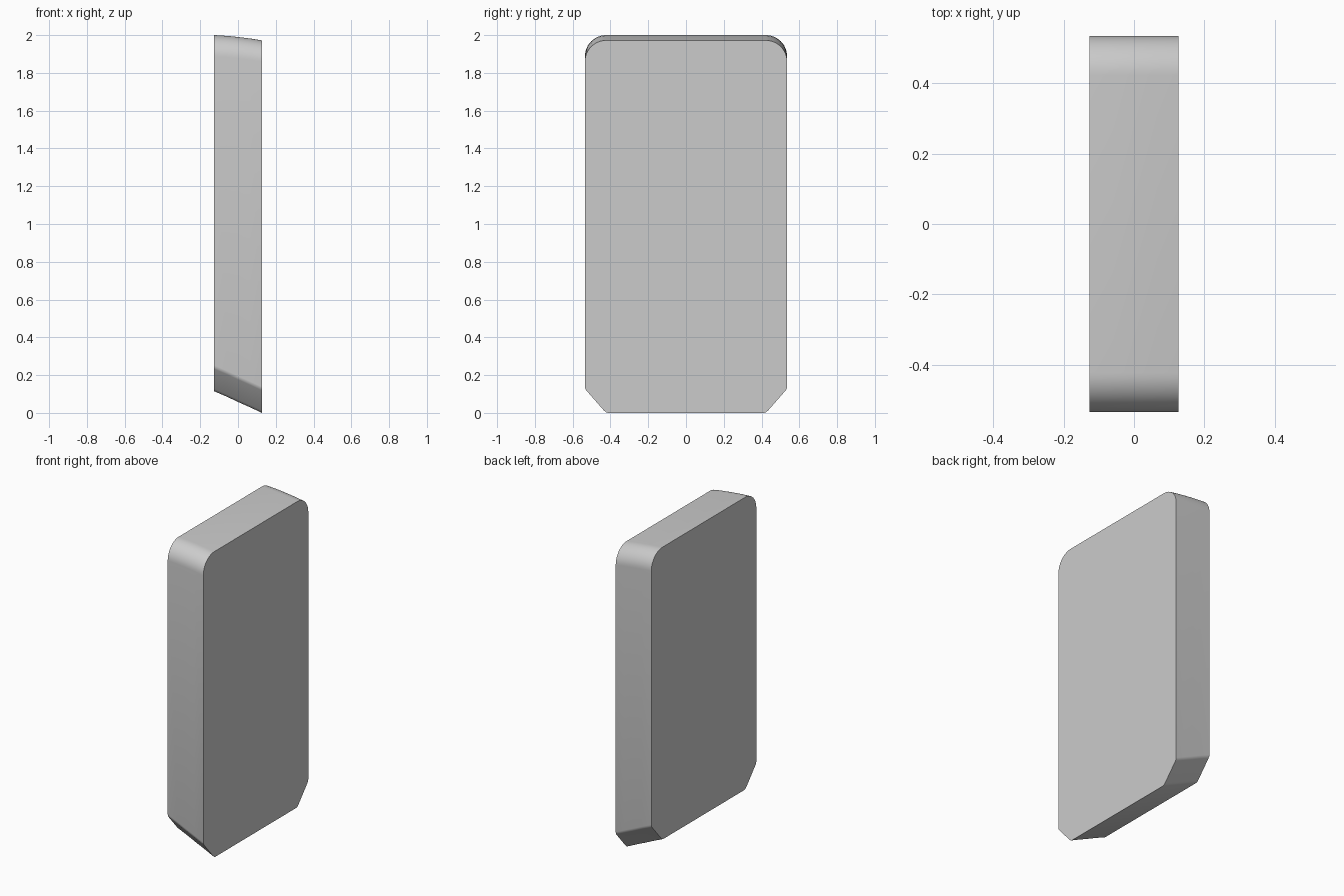
import bpy, bmesh, math

if "Cube" in bpy.data.objects:
    bpy.data.objects.remove(bpy.data.objects["Cube"])

HALF_W = 0.535   # half width along y
CORNER = 0.112   # top corner radius / chamfer width
# slab layers through the thickness: x, top z, bottom z
LAYERS = [(-0.127, 2.0, 0.115), (-0.06, 1.996, 0.086),
          (0.0, 1.99, 0.058), (0.065, 1.982, 0.029), (0.127, 1.972, 0.0)]


def outline(top, bottom):
    """Right half from bottom to top, then mirrored to the left."""
    half = [(HALF_W - CORNER - 0.008, bottom),
            (HALF_W - CORNER + 0.003, bottom + 0.005),
            (HALF_W - CORNER + 0.012, bottom + 0.013),
            (HALF_W - 0.008, bottom + 0.118),
            (HALF_W - 0.002, bottom + 0.127),
            (HALF_W, bottom + 0.138)]
    for i in range(13):
        a = math.radians(90 * i / 12)
        half.append((HALF_W - CORNER + CORNER * math.cos(a),
                     top - CORNER + CORNER * math.sin(a)))
    return half + [(-y, z) for y, z in reversed(half)]


# slab: loft the outlines from back to front
bm = bmesh.new()
rings = [[bm.verts.new((x, y, z)) for y, z in outline(t, b)] for x, t, b in LAYERS]
n = len(rings[0])
for r0, r1 in zip(rings, rings[1:]):
    for i in range(n):
        j = (i + 1) % n
        bm.faces.new((r0[i], r0[j], r1[j], r1[i]))
bm.faces.new(rings[0])
bm.faces.new(rings[-1])
bmesh.ops.recalc_face_normals(bm, faces=bm.faces)

mesh = bpy.data.meshes.new("slanted_slab")
bm.to_mesh(mesh)
bm.free()
slab = bpy.data.objects.new("slanted_slab", mesh)
bpy.context.collection.objects.link(slab)
bpy.context.view_layer.objects.active = slab
slab.select_set(True)
bpy.ops.object.shade_smooth_by_angle(angle=math.radians(30))
